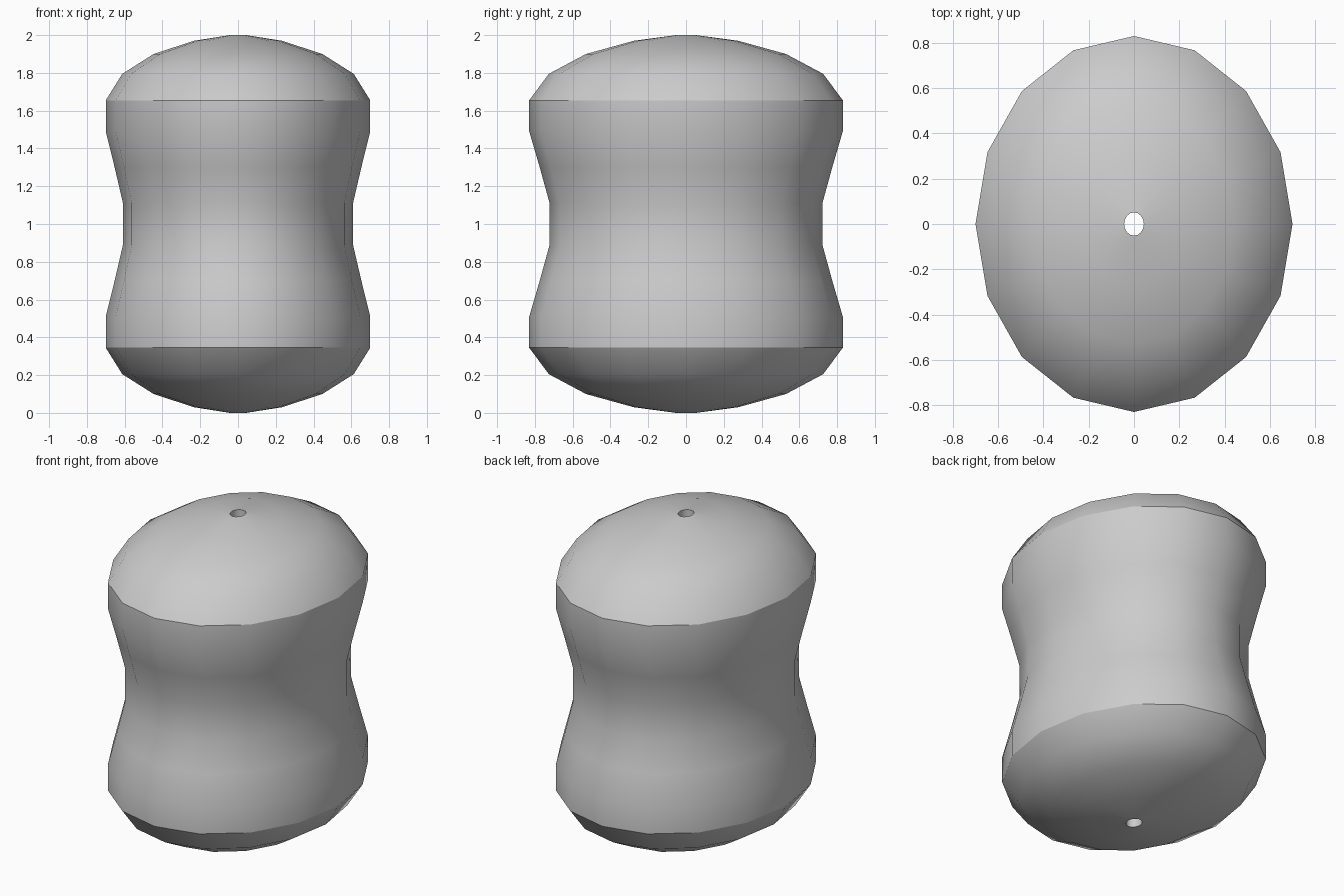
import bpy, bmesh, math

if "Cube" in bpy.data.objects:
    bpy.data.objects.remove(bpy.data.objects["Cube"])

SIDES = 16
RX, RY = 0.70, 0.83          # half-widths of the oval cross-section

# Upper half of the profile: (fraction of full radius, height)
upper = [(0.87, 1.11), (0.933, 1.30), (1.0, 1.49), (1.0, 1.655),
         (0.875, 1.795), (0.638, 1.90), (0.333, 1.97), (0.062, 2.0)]
# Mirror it about mid-height to get the full outer profile, bottom to top
profile = [(r, 2.0 - z) for r, z in reversed(upper)] + upper

bm = bmesh.new()


def oval_ring(scale, z):
    """One oval loop of vertices."""
    return [bm.verts.new((RX * scale * math.cos(a), RY * scale * math.sin(a), z))
            for a in (2 * math.pi * i / SIDES for i in range(SIDES))]


# Outer shell rings, then close the loop with the straight threading hole
rings = [oval_ring(r, z) for r, z in profile]
for low, high in zip(rings, rings[1:] + rings[:1]):
    for i in range(SIDES):
        j = (i + 1) % SIDES
        bm.faces.new((low[i], low[j], high[j], high[i]))
bmesh.ops.recalc_face_normals(bm, faces=bm.faces)

mesh = bpy.data.meshes.new("bead")
bm.to_mesh(mesh)
bm.free()

# Plain grey surface
grey = bpy.data.materials.new("grey")
grey.diffuse_color = (0.6, 0.6, 0.6, 1.0)
grey.use_nodes = True
grey.node_tree.nodes["Principled BSDF"].inputs["Base Color"].default_value = grey.diffuse_color
mesh.materials.append(grey)

bead = bpy.data.objects.new("bead", mesh)
bpy.context.collection.objects.link(bead)

# Smooth body with crisp shoulder and hole edges
bpy.context.view_layer.objects.active = bead
bead.select_set(True)
bpy.ops.object.shade_smooth_by_angle(angle=math.radians(30))
